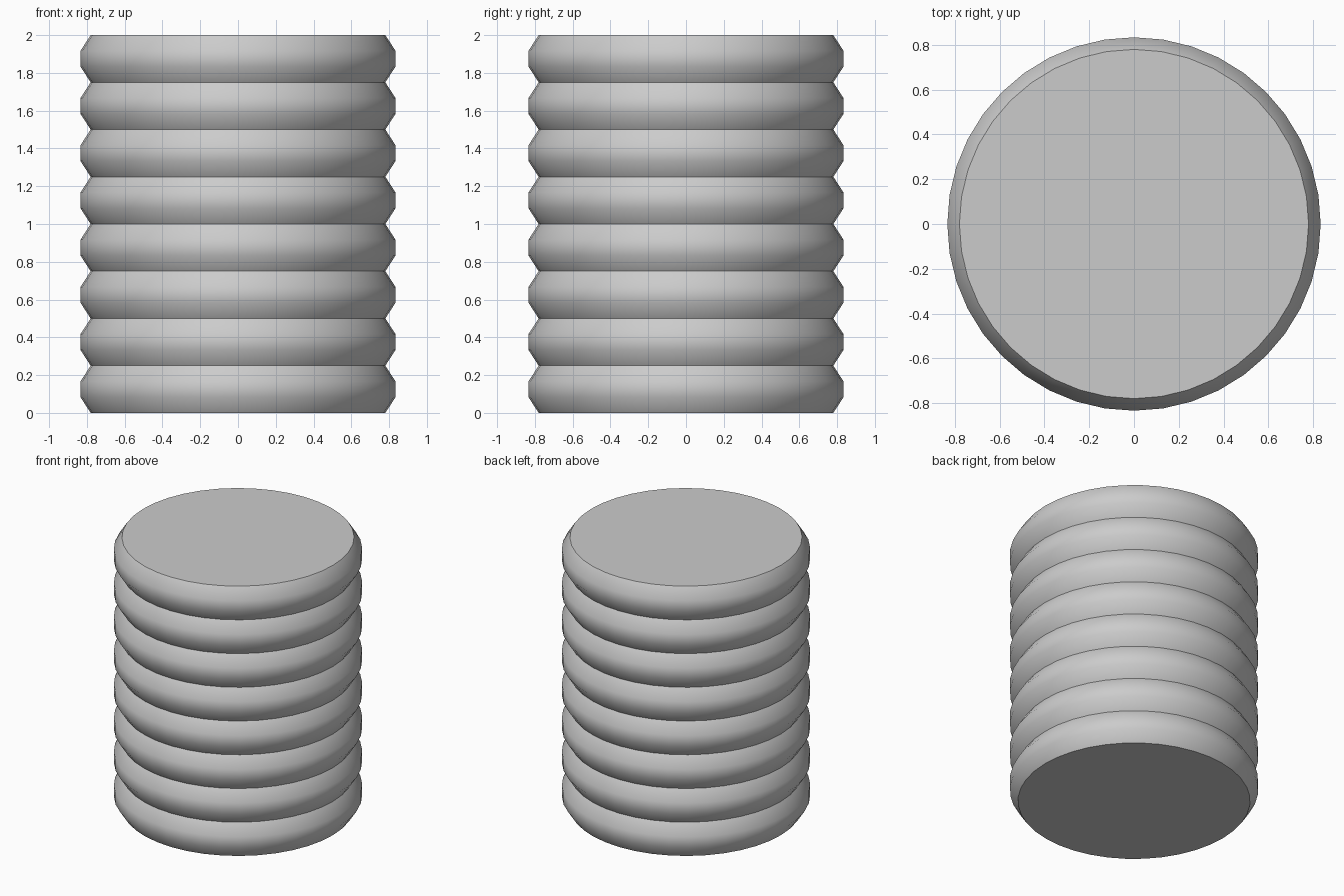
import bpy, bmesh, math

if "Cube" in bpy.data.objects:
    bpy.data.objects.remove(bpy.data.objects["Cube"])

SIDES, RINGS, PITCH = 40, 8, 0.25
R_IN, R_OUT = 0.78, 0.834

# Profile of the ribbed wall: each rib is a bevelled band
profile = [(R_IN, 0.0)]
for i in range(RINGS):
    z = i * PITCH
    profile += [(R_OUT, z + PITCH / 3), (R_OUT, z + 2 * PITCH / 3), (R_IN, z + PITCH)]

# Lathe the profile and close both ends
bm = bmesh.new()
loops = [[bm.verts.new((r * math.cos(2 * math.pi * k / SIDES),
                        r * math.sin(2 * math.pi * k / SIDES), z))
          for k in range(SIDES)] for r, z in profile]
for a, b in zip(loops, loops[1:]):
    for k in range(SIDES):
        n = (k + 1) % SIDES
        bm.faces.new((a[k], a[n], b[n], b[k]))
bm.faces.new(loops[0][::-1])
bm.faces.new(loops[-1])

mesh = bpy.data.meshes.new("ribbed_cylinder")
bm.to_mesh(mesh)
bm.free()
obj = bpy.data.objects.new("ribbed_cylinder", mesh)
bpy.context.collection.objects.link(obj)

# Smooth ribs, sharp grooves and rims
bpy.context.view_layer.objects.active = obj
obj.select_set(True)
bpy.ops.object.shade_smooth_by_angle(angle=math.radians(45))
